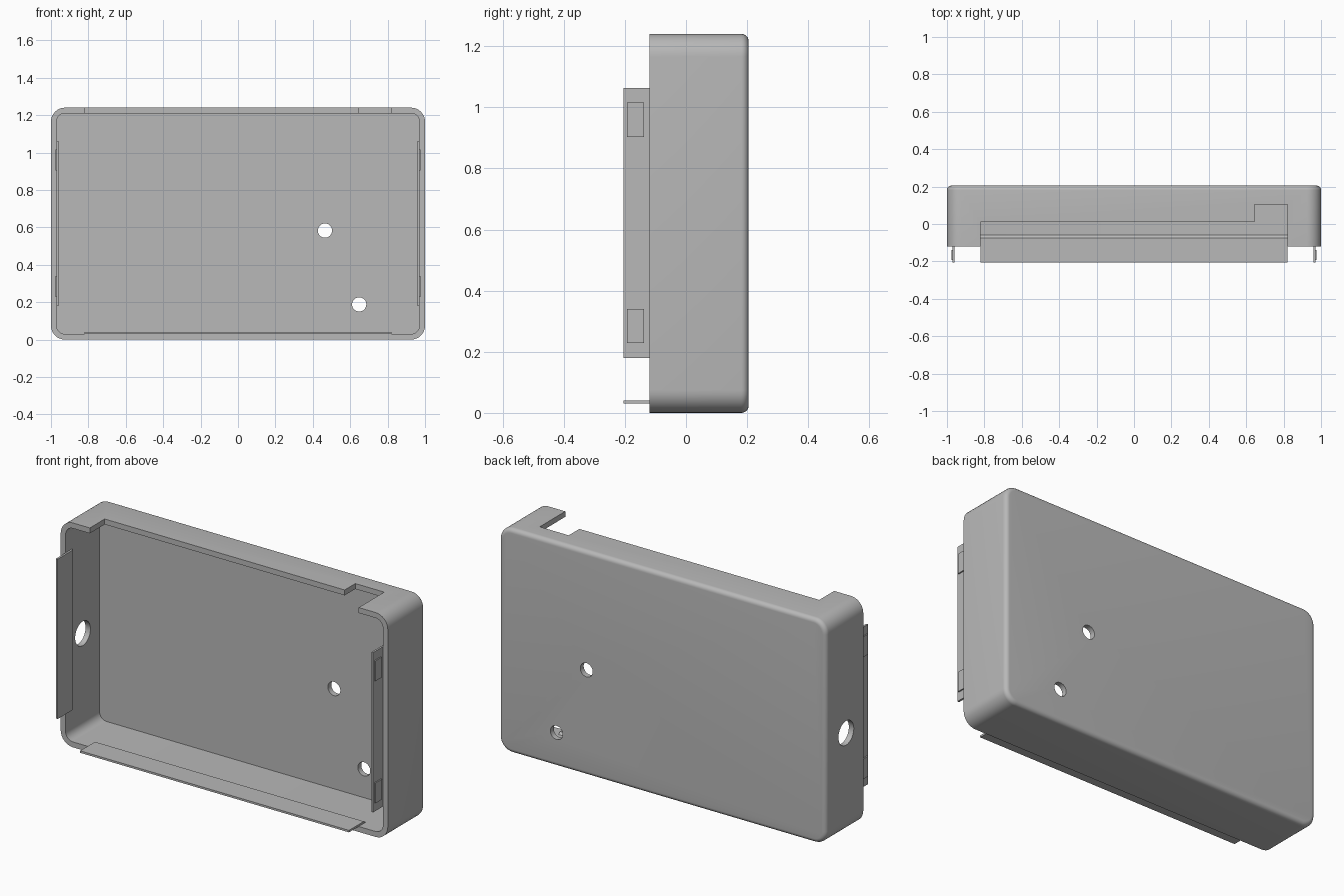
import bpy, bmesh
from math import sin, cos, pi, radians
from mathutils import Matrix

HEIGHT, FRONT, BACK = 1.24, -0.12, 0.205
WALL, CORNER, FILLET = 0.03, 0.075, 0.024
TAB, TAB_FRONT, TAB_BACK = 0.011, -0.205, -0.06

cube = bpy.data.objects.get("Cube")
if cube:
    bpy.data.objects.remove(cube, do_unlink=True)

grey = bpy.data.materials.new("grey plastic")
grey.use_nodes = True
grey.diffuse_color = (0.48, 0.48, 0.48, 1)
grey.node_tree.nodes["Principled BSDF"].inputs["Base Color"].default_value = grey.diffuse_color


def finish(name, bm):
    bmesh.ops.recalc_face_normals(bm, faces=bm.faces)
    mesh = bpy.data.meshes.new(name)
    bm.to_mesh(mesh)
    bm.free()
    mesh.materials.append(grey)
    obj = bpy.data.objects.new(name, mesh)
    bpy.context.collection.objects.link(obj)
    return obj


def box(name, low, high):
    bm = bmesh.new()
    bmesh.ops.create_cube(bm, size=1)
    for v in bm.verts:
        v.co = [(a + b) / 2 + c * (b - a) for a, b, c in zip(low, high, v.co)]
    return finish(name, bm)


def rod(name, centre, radius, axis):
    bm = bmesh.new()
    bmesh.ops.create_cone(bm, cap_ends=True, segments=40, radius1=radius, radius2=radius,
                          depth=0.2, matrix=Matrix.Translation(centre) @ Matrix.Rotation(pi / 2, 4, axis))
    return finish(name, bm)


def prism(name, profile, move):
    """Extrude a closed 2D profile; move(u, v, end) places each point."""
    bm = bmesh.new()
    ends = [[bm.verts.new(move(u, v, e)) for u, v in profile] for e in (0, 1)]
    for ring in ends:
        bm.faces.new(ring)
    for i in range(len(profile)):
        bm.faces.new((ends[0][i - 1], ends[0][i], ends[1][i], ends[1][i - 1]))
    return finish(name, bm)


def ring(bm, y, inset, radius, steps=8):
    """Rounded rectangle facing the front."""
    verts = []
    half_w, half_h = 1 - inset - radius, HEIGHT / 2 - inset - radius
    for quarter, (sx, sz) in enumerate(((1, 1), (-1, 1), (-1, -1), (1, -1))):
        for i in range(steps + 1):
            a = (quarter + i / steps) * pi / 2
            verts.append(bm.verts.new((sx * half_w + radius * cos(a), y,
                                       HEIGHT / 2 + sz * half_h + radius * sin(a))))
    return verts


# Open tray: inner floor, inner wall, rim, outer wall, rounded back edge
bm = bmesh.new()
rings = [ring(bm, BACK - WALL, WALL, CORNER - WALL), ring(bm, FRONT, WALL, CORNER - WALL),
         ring(bm, FRONT, 0, CORNER)]
for i in range(7):
    a = i / 6 * pi / 2
    inset = FILLET * (1 - cos(a))
    rings.append(ring(bm, BACK - FILLET + FILLET * sin(a), inset, CORNER - inset))
for lower, upper in zip(rings, rings[1:]):
    for i in range(len(lower)):
        bm.faces.new((lower[i - 1], lower[i], upper[i], upper[i - 1]))
bm.faces.new(rings[0])
bm.faces.new(rings[-1])
shell = finish("case_shell", bm)

# Stepped top notch and round holes
cutters = [
    box("notch_cutter", (-0.822, -0.3, 1.1), (0.822, 0.01, 1.4)),
    box("notch_step_cutter", (0.645, -0.28, 1.12), (0.822, 0.103, 1.38)),
    rod("upper_hole_cutter", (0.465, BACK, 0.583), 0.038, "X"),
    rod("lower_hole_cutter", (0.648, BACK, 0.188), 0.038, "X"),
    rod("side_hole_cutter", (-1, 0.03, 0.56), 0.067, "Y"),
]
bpy.context.view_layer.objects.active = shell
for cutter in cutters:
    cutter.hide_render = True
    cut = shell.modifiers.new("cut", "BOOLEAN")
    cut.operation, cut.solver, cut.object = "DIFFERENCE", "EXACT", cutter
    bpy.ops.object.modifier_apply(modifier=cut.name)
    bpy.data.objects.remove(cutter, do_unlink=True)
bpy.ops.object.select_all(action="DESELECT")
shell.select_set(True)
bpy.ops.object.shade_smooth_by_angle(angle=radians(30))

# Tab section: u is depth front to back, v is distance in from the wall face
section = [(TAB_FRONT, 0), (TAB_BACK, 0), (TAB_BACK - 0.015, TAB), (TAB_FRONT, TAB)]
prism("bottom_tab", section, lambda u, v, e: (-0.822 + 1.644 * e, u, WALL + v))
for side, s in (("left", 1), ("right", -1)):
    face = 1 - WALL
    prism(side + "_tab", section, lambda u, v, e: (s * (face - v), u, 0.18 + 0.883 * e))
    # Snap bumps on the outer face of each side tab
    for level, z in (("lower", 0.228), ("upper", 0.903)):
        xs = sorted((s * (face - 0.002), s * (face + 0.007)))
        box(f"{side}_{level}_bump", (xs[0], -0.193, z), (xs[1], -0.138, z + 0.112))
